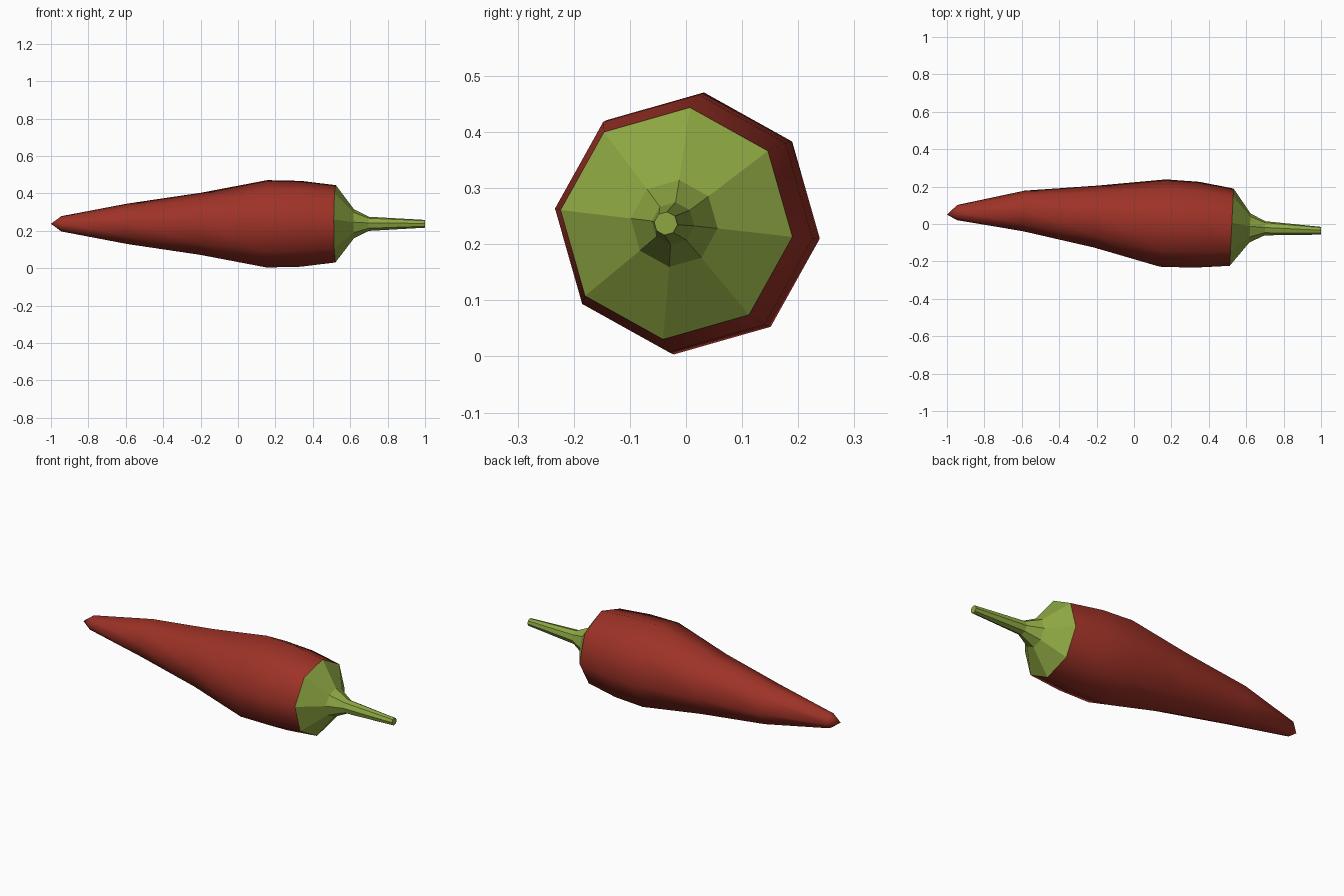
import bpy, bmesh, math
from mathutils import Vector

if "Cube" in bpy.data.objects:
    bpy.data.objects.remove(bpy.data.objects["Cube"])

SIDES = 8
PHASE = math.radians(83.4)   # angle of first ring corner in the y-z plane
Z = 0.237                    # height of the pepper's axis


def material(name, rgb):
    m = bpy.data.materials.new(name)
    m.diffuse_color = (*rgb, 1)
    m.use_nodes = True
    m.node_tree.nodes["Principled BSDF"].inputs["Base Color"].default_value = m.diffuse_color
    return m


def loft(name, rings, mat, smooth, cap_end=False):
    """Skin rings of (x, centre y, radius, lean); radius 0 makes a point."""
    bm = bmesh.new()
    loops = []
    for x, y, r, lean in rings:
        if r == 0:
            loops.append([bm.verts.new((x, y, Z))] * SIDES)
            continue
        loop = []
        for i in range(SIDES):
            a = PHASE + i * math.tau / SIDES
            dy = r * math.cos(a)
            loop.append(bm.verts.new((x + lean * dy, y + dy, Z + r * math.sin(a))))
        loops.append(loop)
    for a, b in zip(loops, loops[1:]):
        for i in range(SIDES):
            j = (i + 1) % SIDES
            corners = list(dict.fromkeys((a[i], a[j], b[j], b[i])))
            bm.faces.new(corners).smooth = smooth
    if cap_end:
        bm.faces.new(loops[-1])
    bmesh.ops.recalc_face_normals(bm, faces=bm.faces)
    mesh = bpy.data.meshes.new(name)
    bm.to_mesh(mesh)
    bm.free()
    mesh.materials.append(mat)
    obj = bpy.data.objects.new(name, mesh)
    bpy.context.collection.objects.link(obj)
    return obj


red = material("pepper red", (0.34, 0.032, 0.02))
green = material("stem green", (0.27, 0.39, 0.055))

# Red body, bent slightly toward the back at its tip
loft("pepper_body", [
    (-1.0, 0.05, 0, 0),
    (-0.945, 0.061, 0.041, 0),
    (-0.59, 0.07, 0.109, 0.05),
    (-0.20, 0.04, 0.167, 0.08),
    (0.155, 0.005, 0.235, 0.07),
    (0.335, -0.004, 0.231, 0.06),
    (0.522, -0.017, 0.208, 0.05),
], red, True)

# Green cap and stalk with flat facets
loft("cap_and_stalk", [
    (0.522, -0.017, 0.208, 0.05),
    (0.62, -0.021, 0.078, 0.04),
    (0.70, -0.023, 0.038, 0.04),
    (1.0, -0.036, 0.021, 0),
], green, False, cap_end=True)
